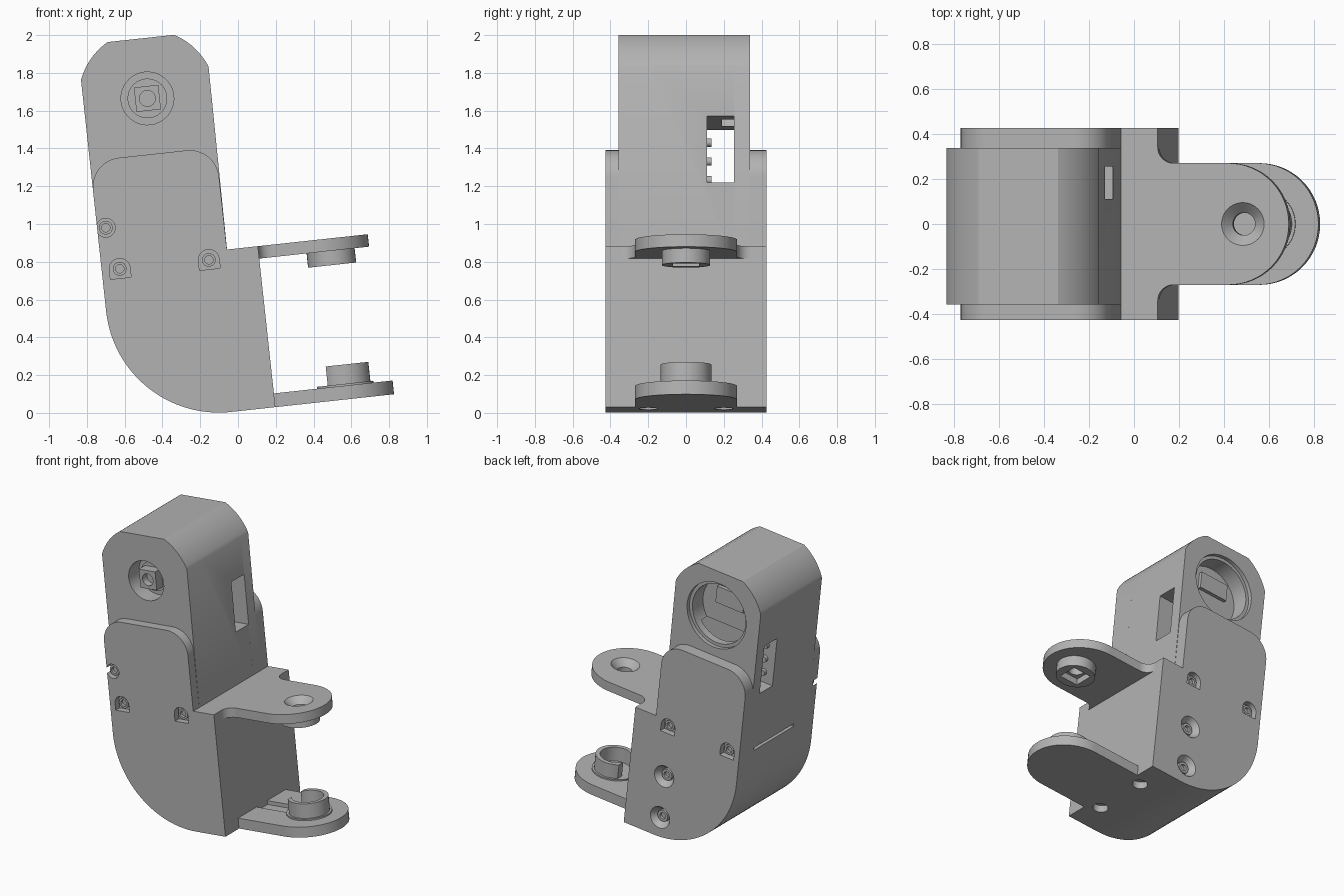
import bpy, bmesh
from math import sin, cos, pi, radians
from mathutils import Matrix

if "Cube" in bpy.data.objects:
    bpy.data.objects.remove(bpy.data.objects["Cube"])

grey = bpy.data.materials.new("plain grey")
grey.use_nodes = True
grey.diffuse_color = (0.45, 0.45, 0.45, 1)
grey.node_tree.nodes["Principled BSDF"].inputs["Base Color"].default_value = grey.diffuse_color

TILT = radians(-6.2)
parts = []


def finish(name, bm):
    bmesh.ops.recalc_face_normals(bm, faces=bm.faces)
    mesh = bpy.data.meshes.new(name)
    bm.to_mesh(mesh)
    bm.free()
    mesh.materials.append(grey)
    ob = bpy.data.objects.new(name, mesh)
    bpy.context.collection.objects.link(ob)
    parts.append(ob)
    return ob


def prism(name, pts, a, b, axis="y"):
    """Extrude a closed outline from a to b along y or z."""
    bm = bmesh.new()
    at = (lambda p, t: (p[0], t, p[1])) if axis == "y" else (lambda p, t: (p[0], p[1], t))
    face = bm.faces.new([bm.verts.new(at(p, a)) for p in pts])
    new = bmesh.ops.extrude_face_region(bm, geom=[face])["geom"]
    shift = (0, b - a, 0) if axis == "y" else (0, 0, b - a)
    bmesh.ops.translate(bm, vec=shift, verts=[g for g in new if isinstance(g, bmesh.types.BMVert)])
    return finish(name, bm)


def arc(cx, cy, r, start, end, n=16):
    angles = [radians(start + (end - start) * i / n) for i in range(n + 1)]
    return [(cx + r * cos(t), cy + r * sin(t)) for t in angles]


def rect(x0, y0, x1, y1):
    return [(x0, y0), (x1, y0), (x1, y1), (x0, y1)]


def disc(name, p, r, a, b, axis="y", r2=None):
    """Cylinder or cone from a (radius r) to b (radius r2)."""
    bm = bmesh.new()
    r2 = r if r2 is None else r2
    lo, hi = (r, r2) if b > a else (r2, r)
    mid = (a + b) / 2
    if axis == "y":
        m = Matrix.Translation((p[0], mid, p[1])) @ Matrix.Rotation(-pi / 2, 4, "X")
    else:
        m = Matrix.Translation((p[0], p[1], mid))
    bmesh.ops.create_cone(bm, cap_ends=True, segments=40, radius1=lo, radius2=hi,
                          depth=abs(b - a), matrix=m)
    return finish(name, bm)


def cut(target, *cutters):
    for c in cutters:
        mod = target.modifiers.new("cut", "BOOLEAN")
        mod.operation, mod.solver, mod.object = "DIFFERENCE", "EXACT", c
        bpy.context.view_layer.objects.active = target
        bpy.ops.object.modifier_apply(modifier=mod.name)
        parts.remove(c)
        bpy.data.objects.remove(c)


# Main levels in the tilted frame
LEFT, RIGHT, FACE = -0.636, 0.035, 0.2
BOTTOM, DECK = 0.009, 0.866
FRONT, F_IN, B_IN, BACK = -0.425, -0.358, 0.338, 0.425
HUB = (-0.297, 1.707)

# Holder: rounded heel, two cheek plates and a core between them
heel = arc(-0.036, 0.609, 0.6, 180, 270, 32) + [(FACE, BOTTOM), (FACE, DECK), (RIGHT, DECK)]
cheek = heel + arc(RIGHT - 0.155, 1.256, 0.155, 0, 90) + arc(LEFT + 0.155, 1.256, 0.155, 90, 180)
front_cheek = prism("front_cheek", cheek, FRONT, F_IN)
back_cheek = prism("back_cheek", cheek, B_IN, BACK)
core = prism("holder_core", heel + [(RIGHT, 0.8), (LEFT, 0.8)], F_IN, B_IN)
cut(core, *[disc("c", (0.12, y), 0.05, -0.1, 0.06, "z") for y in (-0.2, 0.2)])


# Screw pockets in the cheeks
def pocket(plate, u, v, outer, inward, flat):
    floor = outer + inward * 0.045
    if flat:
        shape = arc(u, v, 0.055, 0, 180) + [(u - 0.055, v - 0.05), (u + 0.055, v - 0.05)]
        cut(plate, prism("c", shape, outer - inward * 0.05, floor))
    else:
        cut(plate, disc("c", (u, v), 0.05, outer - inward * 0.05, floor))
    screw = disc("cheek_screw", (u, v), 0.036, floor, floor - inward * 0.025)
    cut(screw, disc("c", (u, v), 0.022, floor - inward * 0.005, floor - inward * 0.1))


for u, v in ((-0.066, 0.822), (-0.54, 0.826)):
    pocket(front_cheek, u, v, FRONT, 1, True)
    pocket(back_cheek, u, v, BACK, -1, True)
pocket(front_cheek, -0.59, 1.05, FRONT, 1, False)
for v in (0.15, 0.455):
    cut(back_cheek, disc("c", (-0.075, v), 0.08, BACK + 0.005, BACK - 0.05, r2=0.045))
    screw = disc("countersunk_screw", (-0.075, v), 0.04, BACK - 0.06, BACK - 0.03)
    cut(screw, disc("c", (-0.075, v), 0.022, BACK - 0.05, BACK))


# Motor housing: a front shell, a middle and a back shell sharing one outline
def housing(name, floor, a, b):
    top = arc(HUB[0], HUB[1], 0.365, 21.3, 61, 12) + arc(HUB[0], HUB[1], 0.365, 119, 158.2, 12)
    return prism(name, top + [(LEFT, floor), (RIGHT, floor)], a, b)


front_shell = housing("housing_front", 0.8, F_IN, -0.195)
middle = housing("housing_middle", 0.82, -0.195, 0.255)
back_shell = housing("housing_back", 0.8, 0.255, B_IN)
cut(front_shell, disc("c", HUB, 0.14, -0.5, -0.24))
cut(back_shell, disc("c", HUB, 0.235, 0.31, 0.5), disc("c", HUB, 0.212, 0.2, 0.5))
cut(middle, disc("c", HUB, 0.212, 0.19, 0.4),
    prism("c", rect(-1, 1.223, 1, 1.576), 0.11, 0.256))

# Output shaft in the front recess
collar = disc("shaft_collar", HUB, 0.105, -0.24, -0.27)
shaft = prism("square_shaft", [(HUB[0] + a * 0.065, HUB[1] + b * 0.065)
                               for a, b in ((-1, -1), (1, -1), (1, 1), (-1, 1))], -0.34, -0.27)
cut(shaft, disc("c", HUB, 0.042, -0.4, -0.29))

# Motor back plate details and connector pins in the side window
prism("motor_board", rect(-0.42, 1.72, -0.2, 1.84), 0.18, 0.215)
for v in (1.3, 1.4, 1.5):
    disc("connector_pin", (-0.56, v), 0.022, 0.1, 0.135)


# Fork arms
def arm(name, centre, root, low, high):
    outline = arc(centre, 0, 0.27, -90, 90, 32)
    return prism(name, root + outline + [(x, -y) for x, y in reversed(root)], low, high, "z")


fillet = arc(0.27, -0.34, 0.07, 180, 90, 8)
upper_arm = arm("upper_arm", 0.515, fillet, 0.8, DECK)
lower_arm = arm("lower_arm", 0.562, [(FACE, -0.27)], BOTTOM, 0.082)
PIVOT = (0.58, 0)
cut(lower_arm, prism("c", rect(0.15, -0.06, 0.5, 0.06), 0.055, 0.2, "z"))

# Upper pivot boss with a square socket and a countersunk hole
boss = disc("upper_boss", PIVOT, 0.128, 0.724, 0.8, "z")
cut(boss, prism("c", rect(0.51, -0.07, 0.65, 0.07), 0.6, 0.77, "z"),
    disc("c", PIVOT, 0.05, 0.7, 0.9, "z"))
cut(upper_arm, disc("c", PIVOT, 0.05, 0.7, 0.9, "z"),
    disc("c", PIVOT, 0.1, DECK + 0.005, 0.82, "z", r2=0.05))

# Lower pivot: low collar and a ring left open towards the holder
disc("lower_collar", PIVOT, 0.15, 0.082, 0.092, "z")
ring = disc("lower_ring", PIVOT, 0.135, 0.09, 0.194, "z")
cut(ring, disc("c", PIVOT, 0.105, 0.05, 0.3, "z"),
    prism("c", rect(0.3, -0.2, 0.488, 0.2), 0.05, 0.3, "z"))

# Lean every part together and shade
bpy.ops.object.select_all(action="DESELECT")
for ob in parts:
    ob.rotation_euler.y = TILT
    ob.select_set(True)
bpy.context.view_layer.objects.active = core
bpy.ops.object.shade_smooth_by_angle(angle=radians(30))
